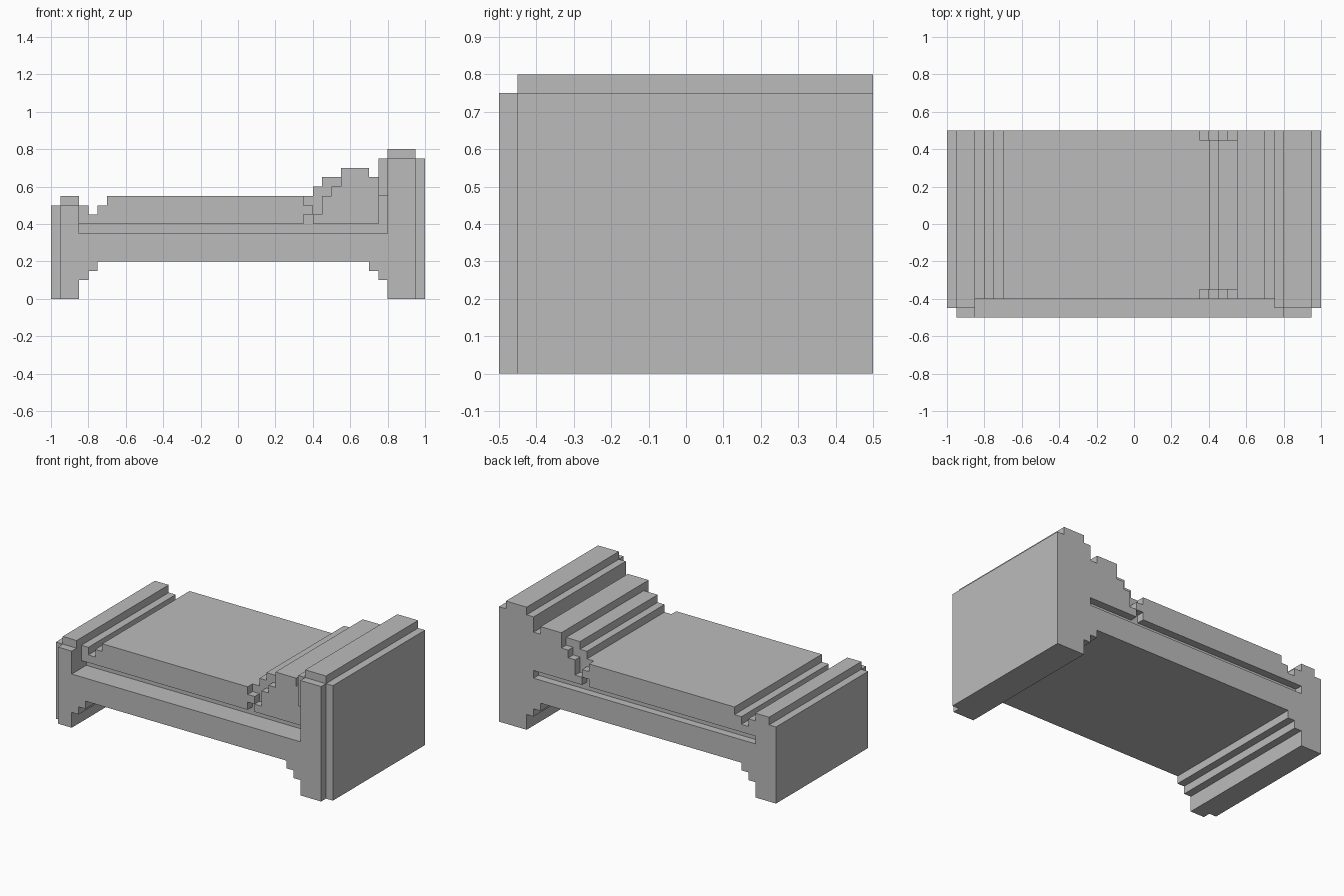
import bpy
import bmesh

UNIT = 0.05  # every step of the blocky bed sits on this grid

cube = bpy.data.objects.get("Cube")
if cube:
    bpy.data.objects.remove(cube, do_unlink=True)

# Single flat colour
grey = bpy.data.materials.new("plain_grey")
grey.use_nodes = True
colour = (0.5, 0.5, 0.5, 1.0)
grey.diffuse_color = colour
grey.node_tree.nodes["Principled BSDF"].inputs["Base Color"].default_value = colour


def rect(x0, x1, z0, z1):
    return [(x0, z0), (x1, z0), (x1, z1), (x0, z1)]


def make_part(name, pieces):
    """Build one object from (side profile, front y, back y) extrusions in grid units."""
    bm = bmesh.new()
    for profile, front, back in pieces:
        ring = [bm.verts.new((x * UNIT, front * UNIT, z * UNIT)) for x, z in profile]
        face = bm.faces.new(ring)
        result = bmesh.ops.extrude_face_region(bm, geom=[face], use_keep_orig=True)
        moved = [v for v in result["geom"] if isinstance(v, bmesh.types.BMVert)]
        bmesh.ops.translate(bm, verts=moved, vec=(0, (back - front) * UNIT, 0))
    bmesh.ops.recalc_face_normals(bm, faces=bm.faces)
    mesh = bpy.data.meshes.new(name)
    bm.to_mesh(mesh)
    bm.free()
    mesh.materials.append(grey)
    obj = bpy.data.objects.new(name, mesh)
    bpy.context.collection.objects.link(obj)
    return obj


FRONT, INSET, BACK = -10, -9, 10
BED_FRONT, CORE_FRONT, CORE_BACK = -8, -7, 9

# Base with stepped brackets beside the legs
make_part("bed_base", [
    ([(-17, 2), (-16, 2), (-16, 3), (-15, 3), (-15, 4), (14, 4),
      (14, 3), (15, 3), (15, 2), (16, 2), (16, 7), (-17, 7)], FRONT, BACK),
])

# Footboard: leg panel, raised cap and outer plate
make_part("footboard", [
    (rect(-19, -17, 0, 10), FRONT, BACK),
    (rect(-19, -17, 10, 11), INSET, BACK),
    (rect(-20, -19, 0, 10), INSET, BACK),
])

# Headboard: leg panel, cap, outer plate, inner overhang and its support
make_part("headboard", [
    (rect(16, 19, 0, 15), FRONT, BACK),
    (rect(16, 19, 15, 16), INSET, BACK),
    (rect(19, 20, 0, 15), INSET, BACK),
    (rect(15, 16, 11, 15), INSET, BACK),
    (rect(15, 16, 7, 11), CORE_FRONT, BACK),
])

# Stepped outlines shared by the bedding layers
foot_dip = [(-14, 11), (-14, 10), (-15, 10), (-15, 9), (-16, 9), (-16, 10), (-17, 10)]
pillow_top = [(15, 13), (14, 13), (14, 14), (11, 14)]

# Recessed core that fills the middle of the bedding
make_part("mattress_core", [
    ([(-17, 7), (15, 7)] + pillow_top
     + [(11, 13), (9, 13), (9, 12), (8, 12), (8, 11)] + foot_dip,
     CORE_FRONT, CORE_BACK),
])

# Blanket and pillow edges on both long sides, with a stepped gap between them
blanket = [(-17, 8), (7, 8), (7, 9), (8, 9), (8, 10), (7, 10), (7, 11)] + foot_dip
pillow = [(8, 8), (15, 8)] + pillow_top + [
    (11, 12), (10, 12), (10, 11), (9, 11), (9, 9), (8, 9)]
for part, outline in (("blanket_edges", blanket), ("pillow_edges", pillow)):
    make_part(part, [(outline, BED_FRONT, CORE_FRONT), (outline, CORE_BACK, BACK)])
